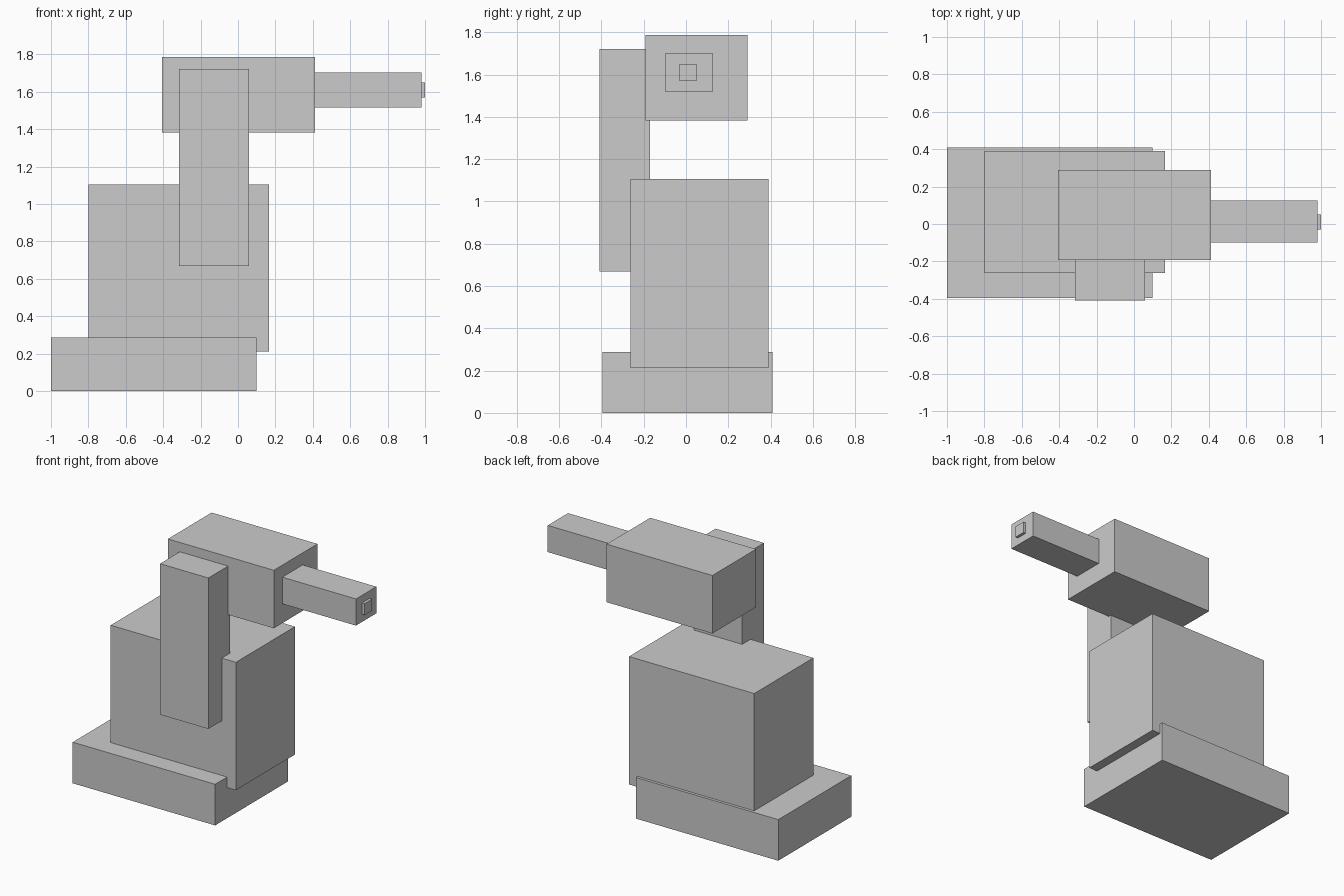
import bpy
from mathutils import Vector

if "Cube" in bpy.data.objects:
    bpy.data.objects.remove(bpy.data.objects["Cube"])


def box(name, low, high):
    """Axis-aligned box between two opposite corners."""
    low, high = Vector(low), Vector(high)
    bpy.ops.mesh.primitive_cube_add(size=1, location=(low + high) / 2)
    obj = bpy.context.object
    obj.name = name
    obj.scale = high - low
    bpy.ops.object.transform_apply(location=False, rotation=False, scale=True)
    return obj


# Fixed foot and the turning body sunk into it
box("base", (-1.0, -0.395, 0.0), (0.10, 0.41, 0.287))
box("turning_body", (-0.80, -0.262, 0.213), (0.167, 0.39, 1.106))

# Upright link on the front side of the body
box("lower_arm", (-0.315, -0.41, 0.668), (0.058, -0.17, 1.722))

# Elbow housing, forearm and tool flange
box("elbow_housing", (-0.407, -0.192, 1.382), (0.411, 0.29, 1.787))
box("forearm", (0.39, -0.098, 1.517), (0.98, 0.126, 1.703))
box("tool_flange", (0.96, -0.03, 1.57), (1.0, 0.05, 1.65))
